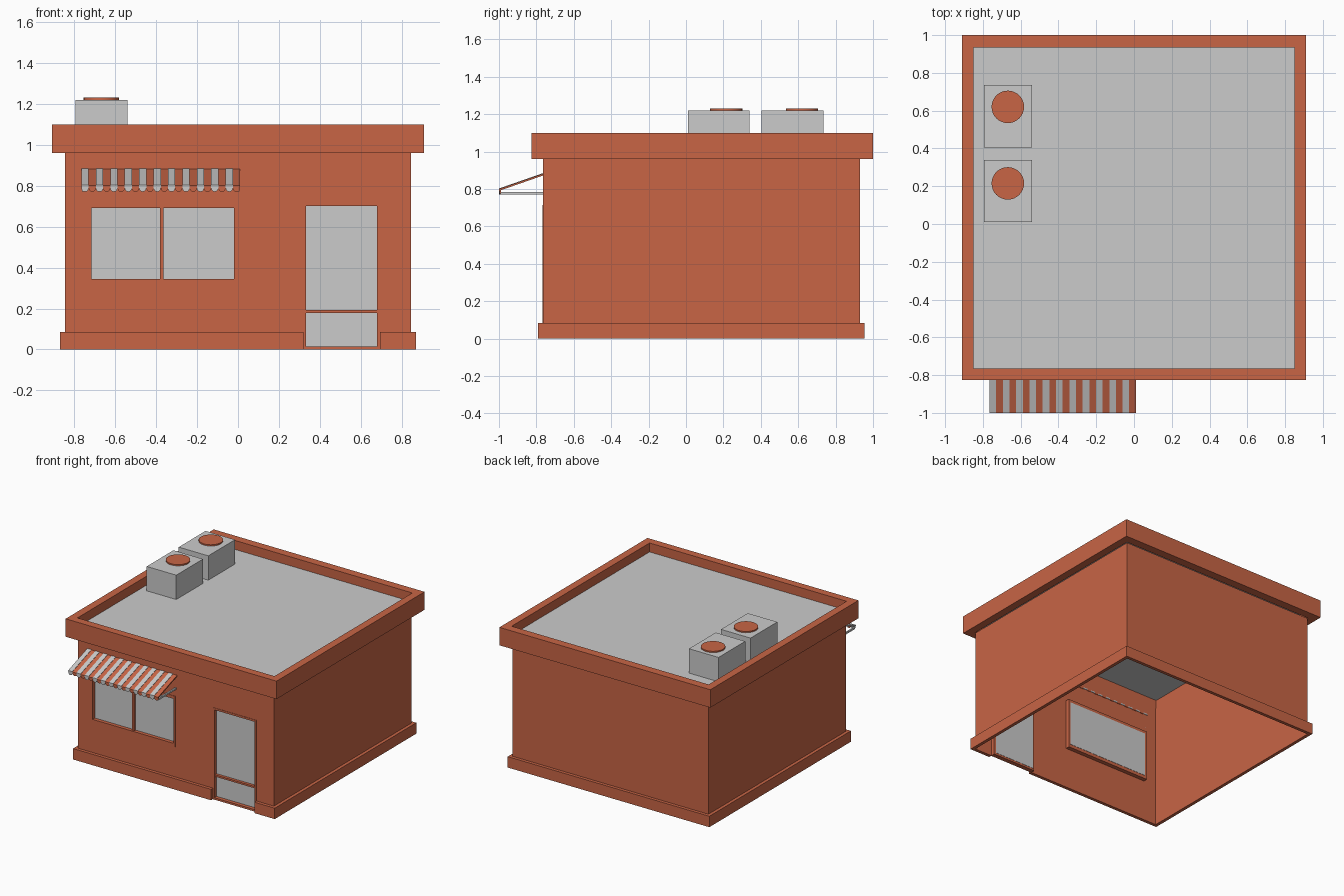
import bpy, bmesh, math

if "Cube" in bpy.data.objects:
    bpy.data.objects.remove(bpy.data.objects["Cube"])

brick = bpy.data.materials.new("brick_orange")
brick.diffuse_color = (0.58, 0.13, 0.06, 1)
brick.use_nodes = True
brick.node_tree.nodes["Principled BSDF"].inputs["Base Color"].default_value = brick.diffuse_color


def mesh_object(name, verts, faces, mat=None):
    me = bpy.data.meshes.new(name)
    me.from_pydata(verts, [], faces)
    bm = bmesh.new()
    bm.from_mesh(me)
    bmesh.ops.remove_doubles(bm, verts=bm.verts, dist=1e-5)
    bmesh.ops.recalc_face_normals(bm, faces=bm.faces)
    bm.to_mesh(me)
    bm.free()
    ob = bpy.data.objects.new(name, me)
    bpy.context.collection.objects.link(ob)
    if mat:
        me.materials.append(mat)
    return ob


def prism(name, bottom, top, mat=None):
    """Solid between two matching outlines."""
    n = len(bottom)
    faces = [tuple(range(n)), tuple(range(n, 2 * n))]
    faces += [(i, (i + 1) % n, n + (i + 1) % n, n + i) for i in range(n)]
    return mesh_object(name, bottom + top, faces, mat)


def box(name, x0, x1, y0, y1, z0, z1, mat=None):
    ring = [(x0, y0), (x1, y0), (x1, y1), (x0, y1)]
    return prism(name, [(x, y, z0) for x, y in ring], [(x, y, z1) for x, y in ring], mat)


def rect(x, y0, y1):
    return [(-x, y0), (-x, y1), (x, y1), (x, y0)]


def band(name, outer, inner, z0, z1, closed, inner_face, mat):
    """Trim running along an outline, with an outer face, top and underside."""
    verts, faces, n = [], [], len(outer)
    for (ox, oy), (ix, iy) in zip(outer, inner):
        verts += [(ox, oy, z0), (ox, oy, z1), (ix, iy, z1), (ix, iy, z0)]
    for i in range(n if closed else n - 1):
        a, b = 4 * i, 4 * ((i + 1) % n)
        for k in range(4 if inner_face else 3):
            faces.append((a + k, b + k, b + (k + 1) % 4, a + (k + 1) % 4))
        if not inner_face:
            faces.append((a + 3, b + 3, b, a))
    if not closed:
        faces += [(0, 1, 2, 3), (4 * n - 4, 4 * n - 3, 4 * n - 2, 4 * n - 1)]
    return mesh_object(name, verts, faces, mat)


# Wall shell, front wall laid out as a grid with openings left out
F, B, W = -0.765, 0.93, 0.845
xs = [-W, -0.735, -0.005, 0.32, 0.695, W]
zs = [0, 0.32, 0.715, 0.96]
verts, faces = [], []


def quad(*pts):
    faces.append(tuple(range(len(verts), len(verts) + 4)))
    verts.extend(pts)


for i in range(5):
    for j in range(3):
        if (i, j) not in {(1, 1), (3, 0), (3, 1)}:
            a, b, c, d = xs[i], xs[i + 1], zs[j], zs[j + 1]
            quad((a, F, c), (b, F, c), (b, F, d), (a, F, d))
for j in range(3):
    c, d = zs[j], zs[j + 1]
    quad((W, F, c), (W, B, c), (W, B, d), (W, F, d))
    quad((W, B, c), (-W, B, c), (-W, B, d), (W, B, d))
    quad((-W, B, c), (-W, F, c), (-W, F, d), (-W, B, d))
mesh_object("walls", verts, faces, brick)

# Plinth, interrupted at the door
band("plinth",
     [(0.32, -0.79)] + rect(0.87, -0.79, 0.955) + [(0.695, -0.79)],
     [(0.32, F)] + rect(W, F, B) + [(0.695, F)],
     0, 0.085, False, False, brick)

# Parapet and roof deck
band("parapet", rect(0.91, -0.825, 1.0), rect(0.85, F, 0.935), 0.96, 1.10, True, True, brick)
mesh_object("roof_deck", [(x, y, 1.03) for x, y in rect(0.85, F, 0.935)], [(3, 2, 1, 0)])


def frame(name, x0, x1, z0, z1, gx0, gx1, gz0, gz1):
    """Border round an opening, with the pane set back inside it."""
    y0, y1 = F - 0.003, -0.733
    box(name + "_left", x0, gx0, y0, y1, z0, z1, brick)
    box(name + "_right", gx1, x1, y0, y1, z0, z1, brick)
    box(name + "_bottom", gx0, gx1, y0, y1, z0, gz0, brick)
    box(name + "_top", gx0, gx1, y0, y1, gz1, z1, brick)
    box(name + "_glass", gx0, gx1, -0.74, -0.731, gz0, gz1)


# Window and door with their dividing bars
frame("window", -0.735, -0.005, 0.32, 0.715, -0.717, -0.02, 0.345, 0.692)
box("window_mullion", -0.38, -0.365, -0.762, -0.739, 0.345, 0.692, brick)
frame("door", 0.32, 0.695, 0, 0.715, 0.333, 0.68, 0.015, 0.70)
box("door_rail", 0.333, 0.68, -0.762, -0.739, 0.178, 0.192, brick)

# Striped awning: sloping slats with rounded valance tabs
count, left, right = 22, -0.765, 0.01
step = (right - left) / count
for i in range(count):
    odd = i % 2
    mat = brick if odd else None
    x0, x1, drop = left + i * step, left + (i + 1) * step, 0.003 * odd
    side = [(-0.762, 0.886), (-1.0, 0.803), (-1.0, 0.793), (-0.762, 0.876)]
    prism(f"awning_slat_{i + 1}", [(x0, y, z - drop) for y, z in side],
          [(x1, y, z - drop) for y, z in side], mat)
    r, cx = step / 2, (x0 + x1) / 2
    tab = [(x0, 0.797), (x1, 0.797)]
    tab += [(cx + r * math.cos(t), 0.788 - r * math.sin(t))
            for t in [math.pi * k / 6 for k in range(7)]][::1]
    y = -0.999 + drop
    prism(f"awning_tab_{i + 1}", [(a, y, c) for a, c in reversed(tab)],
          [(a, y + 0.008, c) for a, c in reversed(tab)], mat)

# Awning side bars
for label, x in (("left", -0.762), ("right", -0.005)):
    box(f"awning_bar_{label}", x, x + 0.012, -0.992, F, 0.772, 0.785)

# Rooftop units with round fan covers
for n, (y0, y1, cy) in enumerate([(0.01, 0.34, 0.215), (0.405, 0.735, 0.62)], 1):
    box(f"roof_unit_{n}", -0.795, -0.54, y0, y1, 1.03, 1.22)
    bpy.ops.mesh.primitive_cylinder_add(vertices=32, radius=0.086, depth=0.012,
                                        location=(-0.668, cy, 1.224))
    fan = bpy.context.object
    fan.name = f"fan_cover_{n}"
    fan.data.materials.append(brick)
    bpy.ops.object.shade_smooth_by_angle()
